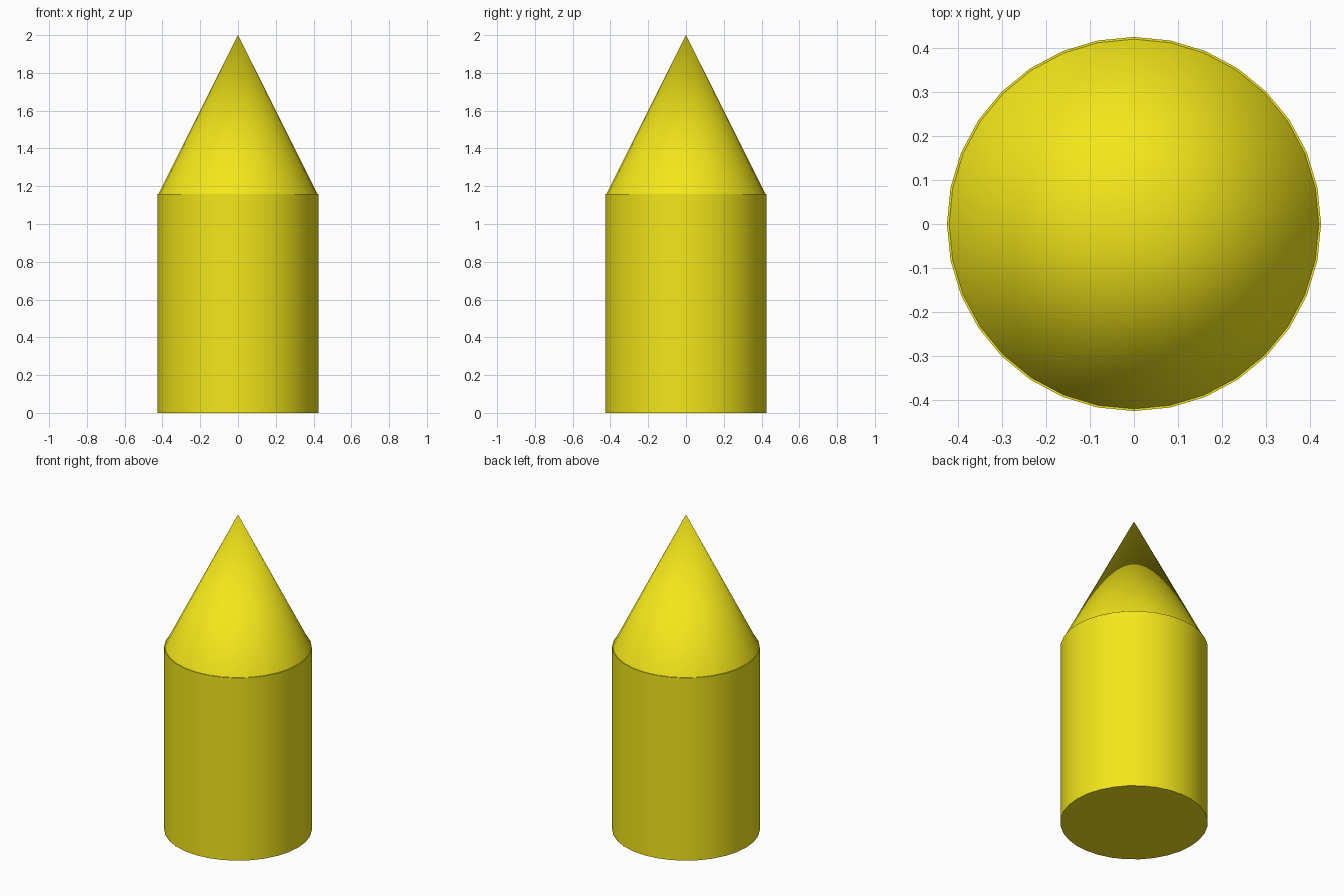
import bpy
import math

if "Cube" in bpy.data.objects:
    bpy.data.objects.remove(bpy.data.objects["Cube"])

SIDES = 32
BODY_RADIUS, BODY_TOP = 0.425, 1.16
TIP_RADIUS, TIP_TOP = 0.42, 2.0

yellow = bpy.data.materials.new("yellow")
yellow.diffuse_color = (0.9, 0.8, 0.01, 1)
yellow.use_nodes = True
yellow.node_tree.nodes["Principled BSDF"].inputs["Base Color"].default_value = yellow.diffuse_color


def finish(name):
    obj = bpy.context.object
    obj.name = name
    obj.data.materials.append(yellow)
    bpy.ops.object.shade_smooth_by_angle(angle=math.radians(30))


# Cylindrical body
bpy.ops.mesh.primitive_cylinder_add(vertices=SIDES, radius=BODY_RADIUS,
                                    depth=BODY_TOP, location=(0, 0, BODY_TOP / 2))
finish("body")

# Pointed tip, slightly inset from the body rim
bpy.ops.mesh.primitive_cone_add(vertices=SIDES, radius1=TIP_RADIUS, radius2=0,
                                depth=TIP_TOP - BODY_TOP,
                                location=(0, 0, (TIP_TOP + BODY_TOP) / 2))
finish("pointed_tip")
